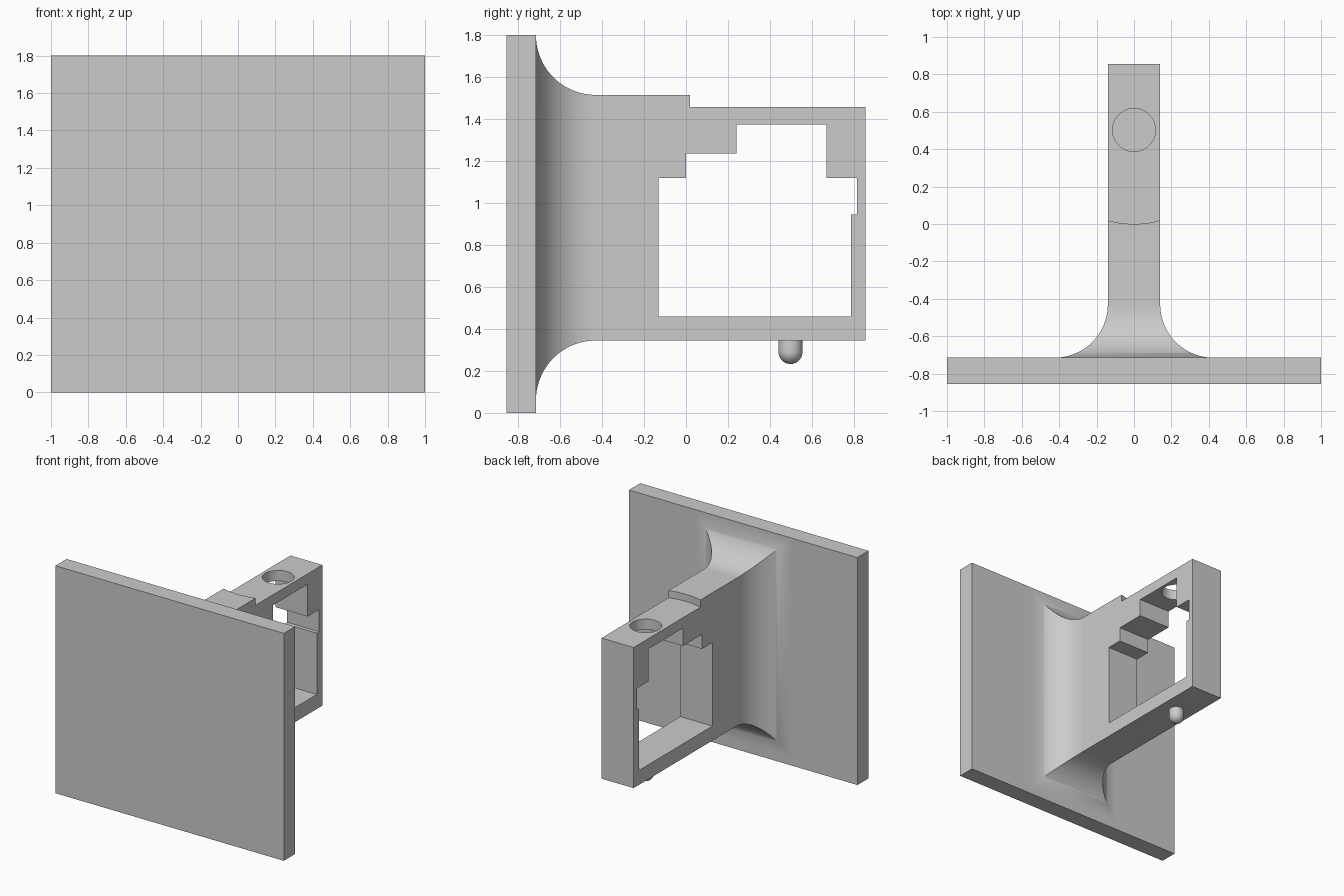
import bpy, bmesh, math
from mathutils import Matrix

if "Cube" in bpy.data.objects:
    bpy.data.objects.remove(bpy.data.objects["Cube"], do_unlink=True)

BACK, FRONT, PLATE_Y = 0.855, -0.855, -0.715
HALF_W, ARM_BOTTOM, ARM_TOP, FILLET = 0.14, 0.345, 1.515, 0.285
HEIGHT, HOLE_Y = 1.8, 0.503

grey = bpy.data.materials.new("plain grey")
grey.use_nodes = True
colour = (0.6, 0.6, 0.6, 1)
grey.diffuse_color = colour
grey.node_tree.nodes["Principled BSDF"].inputs["Base Color"].default_value = colour


def finish(name, bm):
    bmesh.ops.recalc_face_normals(bm, faces=bm.faces)
    mesh = bpy.data.meshes.new(name)
    bm.to_mesh(mesh)
    bm.free()
    mesh.materials.append(grey)
    obj = bpy.data.objects.new(name, mesh)
    bpy.context.collection.objects.link(obj)
    return obj


def prism(name, points, axis, low, high):
    """Extrude a profile: (x, y) points along z, or (y, z) points along x."""
    bm = bmesh.new()
    place = (lambda a, b: (a, b, low)) if axis == "z" else (lambda a, b: (low, a, b))
    face = bm.faces.new([bm.verts.new(place(a, b)) for a, b in points])
    moved = bmesh.ops.extrude_face_region(bm, geom=[face])["geom"]
    step = (0, 0, high - low) if axis == "z" else (high - low, 0, 0)
    bmesh.ops.translate(bm, vec=step, verts=[g for g in moved if isinstance(g, bmesh.types.BMVert)])
    return finish(name, bm)


def cylinder(name, radius, y, low, high, sides=96):
    ring = [(radius * math.cos(math.tau * i / sides), y + radius * math.sin(math.tau * i / sides))
            for i in range(sides)]
    return prism(name, ring, "z", low, high)


def select_only(obj):
    bpy.ops.object.select_all(action="DESELECT")
    obj.select_set(True)
    bpy.context.view_layer.objects.active = obj


def boolean(obj, other, operation):
    select_only(obj)
    mod = obj.modifiers.new(operation.lower(), "BOOLEAN")
    mod.operation, mod.solver, mod.object = operation, "EXACT", other
    bpy.ops.object.modifier_apply(modifier=mod.name)
    bpy.data.objects.remove(other, do_unlink=True)


def flare(base, sign, steps=28):
    """Quarter-round edge from the arm to the plate, as (y, offset) points."""
    pts = []
    for i in range(steps + 1):
        a = math.pi / 2 * i / steps
        pts.append((PLATE_Y + FILLET * (1 - math.sin(a)),
                    base + sign * FILLET * (1 - math.cos(a))))
    end = pts[-1][1] - sign * 0.002
    return pts[:-1] + [(PLATE_Y, end), (PLATE_Y - 0.06, end)]


# Mounting plate
prism("back_plate", [(-1, FRONT), (1, FRONT), (1, PLATE_Y), (-1, PLATE_Y)], "z", 0, HEIGHT)

# Arm: plan outline crossed with side outline, both flaring into the plate
side = flare(HALF_W, 1)
plan = [(HALF_W, BACK)] + [(x, y) for y, x in side]
plan += [(-x, y) for x, y in reversed(plan)]
arm = prism("arm", plan, "z", -0.1, HEIGHT + 0.1)
outline = ([(BACK, ARM_TOP)] + flare(ARM_TOP, 1)
           + flare(ARM_BOTTOM, -1)[::-1] + [(BACK, ARM_BOTTOM)])
boolean(arm, prism("side_cutter", outline, "x", -0.6, 0.6), "INTERSECT")

# Stepped window through the arm
window = [(-0.13, 0.46), (0.785, 0.46), (0.785, 0.945), (0.815, 0.945), (0.815, 1.12),
          (0.67, 1.12), (0.67, 1.375), (0.24, 1.375), (0.24, 1.235), (0, 1.235),
          (0, 1.12), (-0.13, 1.12)]
boolean(arm, prism("window_cutter", window, "x", -0.3, 0.3), "DIFFERENCE")

# Round recess on top of the arm and the hole in its middle
boolean(arm, cylinder("recess_cutter", HOLE_Y, HOLE_Y, 1.458, 1.7, 192), "DIFFERENCE")
boolean(arm, cylinder("hole_cutter", 0.115, HOLE_Y, 1.2, 1.6), "DIFFERENCE")

# Round-ended pin under the arm
bm = bmesh.new()
bmesh.ops.create_uvsphere(bm, u_segments=40, v_segments=20, radius=0.057,
                          matrix=Matrix.Translation((0, 0.498, 0.29)))
for v in bm.verts:
    if v.co.z > 0.295:
        v.co.z += 0.06
pin = finish("locating_pin", bm)

for obj in (arm, pin):
    select_only(obj)
    bpy.ops.object.shade_smooth_by_angle(angle=math.radians(30))
